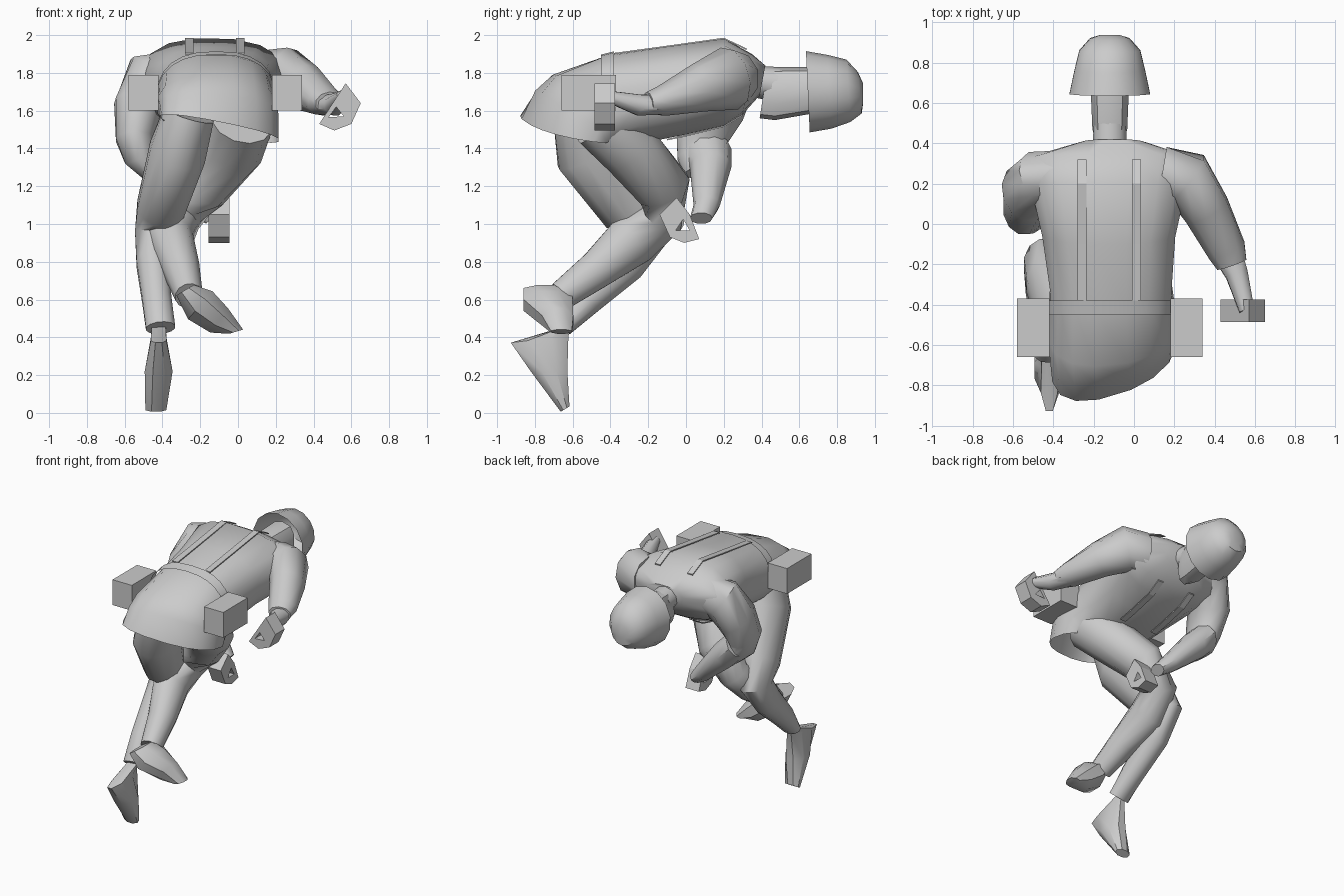
import bpy, bmesh, math
from mathutils import Vector as V

if "Cube" in bpy.data.objects:
    bpy.data.objects.remove(bpy.data.objects["Cube"])

grey = bpy.data.materials.new("plain_grey")
grey.diffuse_color = (0.6, 0.6, 0.6, 1)
grey.use_nodes = True
grey.node_tree.nodes["Principled BSDF"].inputs["Base Color"].default_value = grey.diffuse_color


def finish(name, bm, angle=40):
    bmesh.ops.recalc_face_normals(bm, faces=bm.faces)
    me = bpy.data.meshes.new(name)
    bm.to_mesh(me)
    bm.free()
    ob = bpy.data.objects.new(name, me)
    bpy.context.collection.objects.link(ob)
    me.materials.append(grey)
    if angle:
        bpy.ops.object.select_all(action='DESELECT')
        ob.select_set(True)
        bpy.context.view_layer.objects.active = ob
        bpy.ops.object.shade_smooth_by_angle(angle=math.radians(angle))
    return ob


def loft(name, rings, n=12, power=2.0, angle=40, open_start=False):
    """Each ring is (centre, half side vector, half up vector)."""
    bm = bmesh.new()
    loops = []
    for c, s, u in rings:
        loop = []
        for i in range(n):
            t = 2 * math.pi * (i + 0.5) / n
            a, b = math.cos(t), math.sin(t)
            a = math.copysign(abs(a) ** (2 / power), a)
            b = math.copysign(abs(b) ** (2 / power), b)
            loop.append(bm.verts.new(V(c) + V(s) * a + V(u) * b))
        loops.append(loop)
    for p, q in zip(loops, loops[1:]):
        for i in range(n):
            j = (i + 1) % n
            bm.faces.new((p[i], p[j], q[j], q[i]))
    if not open_start:
        bm.faces.new(loops[0])
    bm.faces.new(loops[-1])
    return finish(name, bm, angle)


def limb(name, pts, n=10, ref=(1, 0, 0)):
    """Round tube; each point is (x, y, z, radius along ref, radius across it)."""
    rings = []
    P = [V(p[:3]) for p in pts]
    for i, p in enumerate(pts):
        d = (P[min(i + 1, len(P) - 1)] - P[max(i - 1, 0)]).normalized()
        s = (V(ref) - d * d.dot(V(ref))).normalized()
        rings.append((P[i], s * p[3], d.cross(s) * p[4]))
    return loft(name, rings, n, angle=50)


def box(name, x0, x1, y0, y1, z0, z1):
    bm = bmesh.new()
    bmesh.ops.create_cube(bm, size=1)
    for v in bm.verts:
        v.co = ((x0 + x1) / 2 + v.co.x * (x1 - x0), (y0 + y1) / 2 + v.co.y * (y1 - y0),
                (z0 + z1) / 2 + v.co.z * (z1 - z0))
    return finish(name, bm, 0)


def strap(name, x0, x1, path, t=0.008):
    bm = bmesh.new()
    rows = [[bm.verts.new((x, y, z + dz)) for x, dz in ((x0, 0), (x1, 0), (x1, t), (x0, t))]
            for y, z in path]
    for p, q in zip(rows, rows[1:]):
        for i in range(4):
            j = (i + 1) % 4
            bm.faces.new((p[i], p[j], q[j], q[i]))
    bm.faces.new(rows[0])
    bm.faces.new(rows[-1])
    return finish(name, bm, 0)


# jacket: (top y, top z, bottom y, bottom z, x min, x max, y skew, z skew)
jacket = [(-.85, 1.54, -.42, 1.47, -.41, .22, .3, -.2),
          (-.785, 1.70, -.36, 1.45, -.42, .22, .2, -.1),
          (-.70, 1.79, -.30, 1.44, -.43, .21, .1, -.04),
          (-.42, 1.895, -.20, 1.43, -.42, .19, 0, 0),
          (-.10, 1.94, 0, 1.47, -.46, .21, 0, 0),
          (.20, 1.985, .20, 1.52, -.52, .27, 0, -.02),
          (.35, 1.90, .30, 1.58, -.53, .29, 0, -.02),
          (.42, 1.84, .39, 1.68, -.26, .05, 0, 0)]
rings = []
for ty, tz, by, bz, x0, x1, ky, kz in jacket:
    h = (x1 - x0) / 2
    rings.append((((x0 + x1) / 2, (ty + by) / 2, (tz + bz) / 2), (h, h * ky, h * kz),
                  (0, (ty - by) / 2, (tz - bz) / 2)))
loft("jacket", rings, 16, 2.4, 50, True)

# head, neck and helmet along +y
loft("neck", [((-.12, .33, 1.76), (.09, 0, 0), (0, .02, .08)),
              ((-.12, .48, 1.74), (.085, 0, 0), (0, .02, .09))], 10)
loft("head", [((-.12, .41, 1.69), (.07, 0, 0), (0, .02, .13)),
              ((-.12, .47, 1.69), (.09, 0, 0), (0, 0, .14)),
              ((-.12, .70, 1.71), (.10, 0, 0), (0, 0, .12))], 10, 2.5)
loft("helmet", [((-.12, .645, 1.70), (.205, 0, 0), (0, -.01, .215)),
                ((-.12, .76, 1.70), (.18, 0, 0), (0, -.01, .195)),
                ((-.12, .86, 1.705), (.155, 0, 0), (0, -.01, .165)),
                ((-.12, .92, 1.695), (.10, 0, 0), (0, -.01, .11)),
                ((-.12, .937, 1.69), (.05, 0, 0), (0, 0, .055))], 14, open_start=True)

# arm reaching back
limb("right_sleeve", [(.14, .25, 1.77, .14, .15), (.26, .23, 1.77, .14, .17),
                      (.36, .07, 1.72, .12, .13), (.46, -.13, 1.65, .10, .08),
                      (.485, -.20, 1.64, .08, .06)])
limb("right_hand", [(.46, -.14, 1.63, .08, .055), (.51, -.25, 1.63, .06, .06),
                    (.56, -.43, 1.68, .04, .03)], 8)

# arm bent under the chest
limb("left_sleeve_upper", [(-.34, .25, 1.78, .12, .14), (-.46, .23, 1.76, .14, .16),
                           (-.53, .16, 1.62, .16, .13), (-.545, .08, 1.45, .14, .105),
                           (-.52, .08, 1.36, .13, .09), (-.46, .10, 1.28, .11, .06)],
     12, (0, 1, 0))
loft("left_forearm", [((-.52, .11, 1.40), (.06, 0, .08), (0, .13, 0)),
                      ((-.42, .13, 1.30), (.06, 0, .08), (0, .11, 0)),
                      ((-.22, .11, 1.10), (.04, 0, .05), (0, .07, 0)),
                      ((-.14, .08, 1.03), (.03, 0, .03), (0, .06, 0))], 10)

# legs
limb("left_leg", [(-.26, -.53, 1.58, .14, .18), (-.32, -.50, 1.38, .155, .20),
                  (-.41, -.29, 1.08, .13, .17), (-.44, -.20, .95, .11, .13),
                  (-.45, -.32, .79, .09, .11), (-.43, -.52, .60, .08, .085),
                  (-.41, -.65, .45, .08, .05)], 12)
limb("right_leg", [(.02, -.45, 1.55, .17, .17), (-.03, -.30, 1.40, .17, .165),
                   (-.19, -.12, 1.19, .14, .15), (-.32, -.12, 1.04, .13, .12),
                   (-.36, -.28, .92, .125, .145), (-.30, -.47, .76, .10, .105),
                   (-.26, -.66, .62, .075, .08)], 12)

# boots pointing down
loft("left_boot", [((-.42, -.64, .46), (.04, 0, 0), (0, .05, .02)),
                   ((-.42, -.775, .39), (.045, 0, 0), (0, .165, .02)),
                   ((-.42, -.725, .22), (.08, 0, 0), (0, .105, 0)),
                   ((-.435, -.64, .02), (.06, 0, 0), (0, .025, .015))], 8)
loft("right_boot", [((-.28, -.73, .65), (.05, 0, .03), (0, .14, 0)),
                    ((-.20, -.73, .57), (.07, 0, .08), (0, .14, 0)),
                    ((-.10, -.68, .49), (.05, 0, .07), (0, .09, 0)),
                    ((-.01, -.66, .43), (.04, 0, .012), (0, .06, 0))], 8)

# belt pouches
for name, x in (("left_pouch", -.58), ("right_pouch", .18)):
    box(name, x, x + .16, -.66, -.37, 1.60, 1.79)

# belt across the back
bm = bmesh.new()
rows = []
for i in range(13):
    t = math.pi * i / 12
    a, b = math.cos(t), math.sin(t)
    a = math.copysign(abs(a) ** .83, a)
    b = abs(b) ** .83
    rows.append([bm.verts.new((-.115 + .315 * a, y, 1.665 + .242 * b + (y + .41) * .25))
                 for y in (-.45, -.38)])
for p, q in zip(rows, rows[1:]):
    bm.faces.new((p[0], p[1], q[1], q[0]))
finish("belt", bm)

# shoulder straps over the back and under the chest
for side, x in (("left", -.28), ("right", -.01)):
    strap(side + "_back_strap", x, x + .045, [(-.38, 1.898), (-.1, 1.936), (.2, 1.978), (.32, 1.922)])
    strap(side + "_chest_strap", x, x + .045, [(-.1, 1.443), (.0, 1.463), (.2, 1.513), (.3, 1.573)])


# hand grips: five-sided prisms with a triangular opening
def grip(name, outer, hole, place, d0, d1):
    bm = bmesh.new()
    layers = []
    for d in (d0, d1):
        o = [bm.verts.new(place(a, b, d)) for a, b in outer]
        h = [bm.verts.new(place(a, b, d)) for a, b in hole]
        edges = [bm.edges.new((r[i], r[(i + 1) % len(r)])) for r in (o, h) for i in range(len(r))]
        bmesh.ops.triangle_fill(bm, use_beauty=True, use_dissolve=False, edges=edges)
        layers.append((o, h))
    for p, q in zip(*layers):
        for i in range(len(p)):
            j = (i + 1) % len(p)
            bm.faces.new((p[i], p[j], q[j], q[i]))
    finish(name, bm, 0)


grip("right_grip", [(.43, 1.53), (.57, 1.745), (.65, 1.64), (.60, 1.53), (.51, 1.495)],
     [(.48, 1.565), (.52, 1.62), (.56, 1.57)], lambda a, b, d: (a, d, b), -.485, -.375)
grip("left_grip", [(-.14, 1.05), (-.05, 1.14), (.02, 1.05), (.07, .92), (-.01, .90), (-.085, .93)],
     [(-.055, .965), (-.015, 1.025), (.02, .965)], lambda a, b, d: (d, a, b), -.155, -.045)
